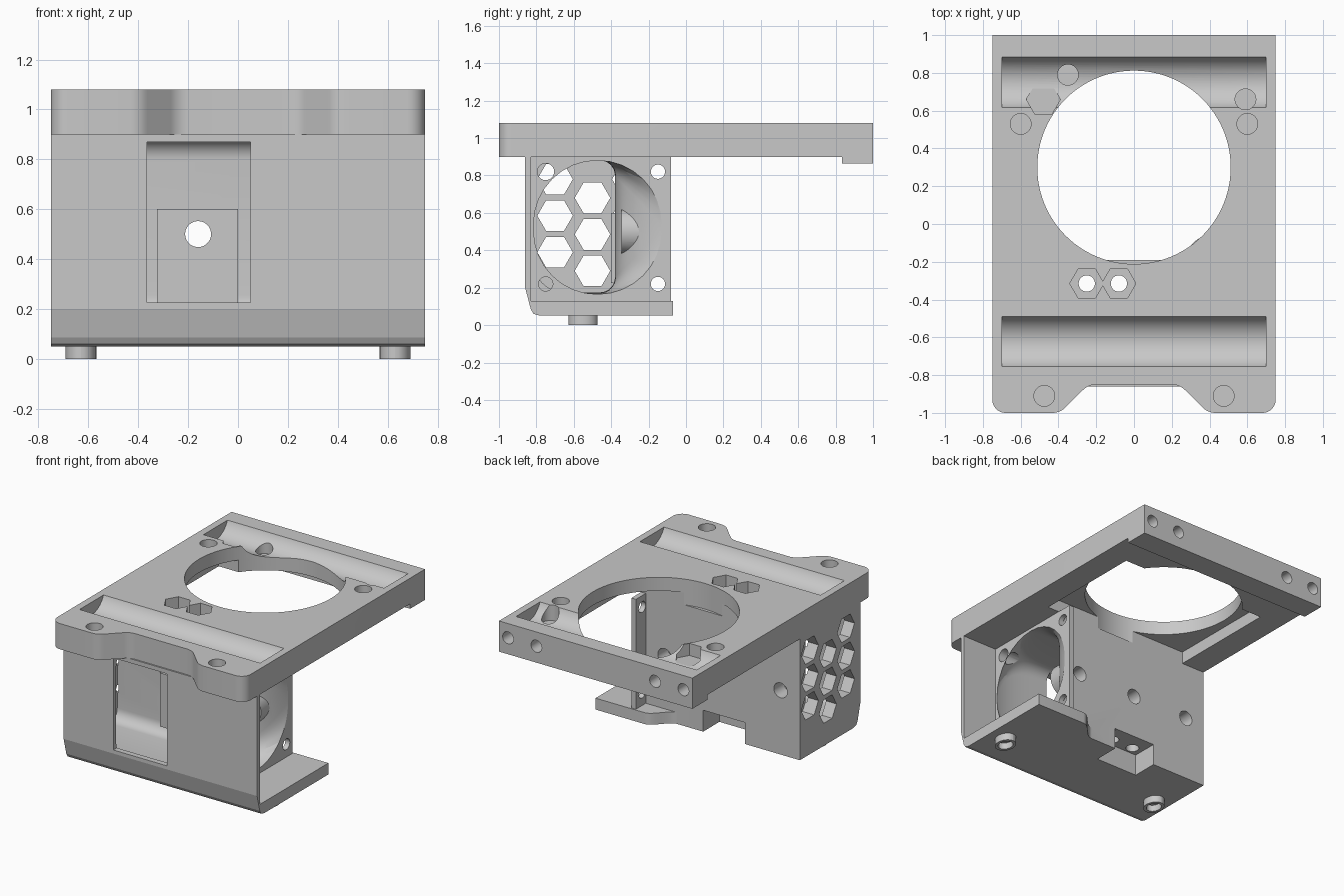
import bpy, bmesh, math

if "Cube" in bpy.data.objects:
    bpy.data.objects.remove(bpy.data.objects["Cube"], do_unlink=True)

grey = bpy.data.materials.new("plain_grey")
grey.use_nodes = True
COLOUR = (0.58, 0.58, 0.58, 1)
grey.diffuse_color = COLOUR
grey.node_tree.nodes["Principled BSDF"].inputs["Base Color"].default_value = COLOUR


def finish(name, bm):
    bmesh.ops.recalc_face_normals(bm, faces=bm.faces)
    mesh = bpy.data.meshes.new(name)
    bm.to_mesh(mesh)
    bm.free()
    mesh.materials.append(grey)
    ob = bpy.data.objects.new(name, mesh)
    bpy.context.collection.objects.link(ob)
    return ob


def loft(name, rings):
    """Closed solid through matching rings of points."""
    bm = bmesh.new()
    vs = [[bm.verts.new(p) for p in ring] for ring in rings]
    n = len(vs[0])
    for a, b in zip(vs, vs[1:]):
        for i in range(n):
            j = (i + 1) % n
            bm.faces.new((a[i], a[j], b[j], b[i]))
    bm.faces.new(vs[0])
    bm.faces.new(vs[-1][::-1])
    return finish(name, bm)


def prism(name, outline, lo, hi, axis="z"):
    """Extrude a 2D outline along an axis."""
    place = {"z": lambda a, b, t: (a, b, t),
             "x": lambda a, b, t: (t, a, b),
             "y": lambda a, b, t: (a, t, b)}[axis]
    return loft(name, [[place(a, b, t) for a, b in outline] for t in (lo, hi)])


def box(name, x0, x1, y0, y1, z0, z1):
    return prism(name, [(x0, y0), (x1, y0), (x1, y1), (x0, y1)], z0, z1)


def disc(a, b, r, sides=40, stretch=1.0):
    return [(a + r * stretch * math.cos(math.tau * i / sides),
             b + r * math.sin(math.tau * i / sides)) for i in range(sides)]


def rod(a, b, r, lo, hi, axis="z", sides=40):
    return prism("cutter", disc(a, b, r, sides), lo, hi, axis)


def combine(ob, others, operation="DIFFERENCE"):
    for other in others:
        mod = ob.modifiers.new("bool", "BOOLEAN")
        mod.operation, mod.object, mod.solver = operation, other, "EXACT"
    graph = bpy.context.evaluated_depsgraph_get()
    mesh = bpy.data.meshes.new_from_object(ob.evaluated_get(graph))
    ob.modifiers.clear()
    ob.data = mesh
    for other in others:
        bpy.data.objects.remove(other, do_unlink=True)


def arc(cx, cy, r, start, end, steps=8):
    return [(cx + r * math.cos(math.radians(start + (end - start) * i / steps)),
             cy + r * math.sin(math.radians(start + (end - start) * i / steps)))
            for i in range(steps + 1)]


# Top plate: rounded front corners and a shallow front recess
half = arc(0.2, -0.95, 0.1, 90, 45, 6) + arc(0.433, -0.9, 0.1, 225, 270, 6)
half += arc(0.68, -0.93, 0.07, 270, 360) + [(0.75, 1.0)]
plate = prism("top_plate", half + [(-x, y) for x, y in reversed(half)], 0.9, 1.08)
combine(plate, [box("rear_lip", -0.75, 0.75, 0.835, 1.0, 0.865, 0.95)], "UNION")

cuts = [box("cutter", -0.57, 0.57, -0.19, 0.6, 0.8, 0.985),
        rod(0, 0.3, 0.512, 0.8, 1.2, sides=96)]
# Rod troughs in the top face
for y in (-0.6225, 0.75):
    cuts.append(rod(y, 1.135, 0.144, -0.7, 0.7, "x", 64))
# Blind pockets and rear screw holes
for s in (-1, 1):
    cuts += [rod(s * 0.475, -0.91, 0.055, 0.96, 1.2),
             rod(s * 0.6, 0.53, 0.055, 1.0, 1.2),
             rod(s * 0.46, 0.98, 0.042, 0.89, 1.1, "y"),
             rod(s * 0.68, 0.98, 0.042, 0.89, 1.1, "y")]
cuts += [rod(-0.35, 0.79, 0.055, 0.95, 1.2), rod(0.59, 0.66, 0.055, 0.97, 1.2),
         rod(-0.48, 0.66, 0.09, 0.995, 1.2, sides=6)]
# Nut traps with through holes
for x in (-0.25, -0.08):
    cuts += [rod(x, -0.315, 0.09, 0.98, 1.2, sides=6),
             rod(x, -0.315, 0.043, 0.7, 1.2)]
combine(plate, cuts)

# Body block with a thin fan frame standing out behind it
body = prism("duct_body", [(-0.75, -0.86), (0.48, -0.86), (0.48, -0.08), (0.445, -0.08),
                           (0.445, -0.19), (-0.75, -0.19)], 0.05, 0.9)
# Floor shelf with a curved step along its rear edge
step = [(0.37 - 0.17 * t / 16, -0.13 + 0.06 * math.cos(math.pi * t / 16)) for t in range(17)]
floor = prism("floor", [(0.2, -0.86), (0.75, -0.86), (0.75, -0.07)] + step, 0.05, 0.13)
front = box("front_wall", 0.3, 0.75, -0.86, -0.83, 0.05, 0.9)
combine(body, [floor, front], "UNION")


# Air duct: round fan mouth flowing into a rounded slot
def slot(x, y0, y1, z0, z1, r):
    pts = []
    for cy, cz, a in ((y1 - r, z1 - r, 0), (y0 + r, z1 - r, 90),
                      (y0 + r, z0 + r, 180), (y1 - r, z0 + r, 270)):
        pts += [(x, py, pz) for py, pz in arc(cy, cz, r, a, a + 90, 8)]
    return pts


rings = []
for i in range(25):
    t = (i / 24) ** 1.5
    s = 1 - (1 - t) ** 5
    rings.append(slot(0.48 - 0.48 * t, -0.815 - 0.012 * s, -0.13 - 0.25 * s,
                      0.165 + 0.01 * s, 0.88, 0.34 - 0.26 * s))
rings = [[(0.6, p[1], p[2]) for p in rings[0]]] + rings
rings.append([(-0.67, p[1], p[2]) for p in rings[-1]])
combine(body, [loft("cutter", rings)])

# Screw boss on the duct's rear wall
combine(body, [rod(0.3, 0.5, 0.12, -0.345, -0.195, "y")], "UNION")

cuts = [box("cutter", -0.365, 0.05, -1, -0.6, 0.225, 0.87),
        box("cutter", -0.325, 0.0, -0.37, 0, 0, 0.2)]
# Sloped lower front edge
cuts.append(prism("cutter", [(-0.86, 0.2), (-0.83, 0.085), (-0.815, 0.06), (-0.78, 0.05),
                             (-0.78, -0.1), (-1, -0.1), (-1, 0.2)], -1, 1, "x"))
# Hexagonal grille on the end wall
for y, top in ((-0.7, 0.78), (-0.5, 0.68), (-0.3, 0.78)):
    for k in range(3):
        inner = -0.6 if y < -0.4 else -0.66
        cuts.append(rod(y, top - 0.195 * k, 0.095, -0.9, inner, "x", 6))
# Fan screw holes
for y in (-0.75, -0.15):
    for z in (0.22, 0.82):
        wide = y < -0.5 and z > 0.5
        start = 0.4 if y < -0.5 and z < 0.5 else 0.1
        cuts.append(rod(y, z, 0.045 if wide else 0.038, start, 0.6, "x"))
# Rear holes; the middle one passes right through
for x, depth in ((-0.6, -0.3), (-0.16, -0.5), (0.3, -0.3)):
    cuts.append(rod(x, 0.5, 0.052, depth, 0, "y"))
for x in (-0.25, -0.08):
    cuts.append(rod(x, -0.315, 0.043, 0.1, 1.0))
combine(body, cuts)

# Mounting pad inside the window
pad = box("mounting_pad", -0.325, 0.0, -0.4, -0.375, 0.225, 0.6)
combine(pad, [rod(-0.16, 0.5, 0.052, -0.6, -0.2, "y")])

# Hollow feet
for side, x in (("left", 0.63), ("right", -0.63)):
    foot = prism(side + "_foot", disc(x, -0.55, 0.0775, 32, 0.8), 0.0, 0.06)
    combine(foot, [prism("cutter", disc(x, -0.55, 0.055, 32, 0.8), -0.1, 0.045)])

# Smooth shading with sharp edges
for ob in [o for o in bpy.context.scene.objects if o.type == "MESH"]:
    bpy.ops.object.select_all(action="DESELECT")
    ob.select_set(True)
    bpy.context.view_layer.objects.active = ob
    bpy.ops.object.shade_smooth_by_angle(angle=math.radians(14))
